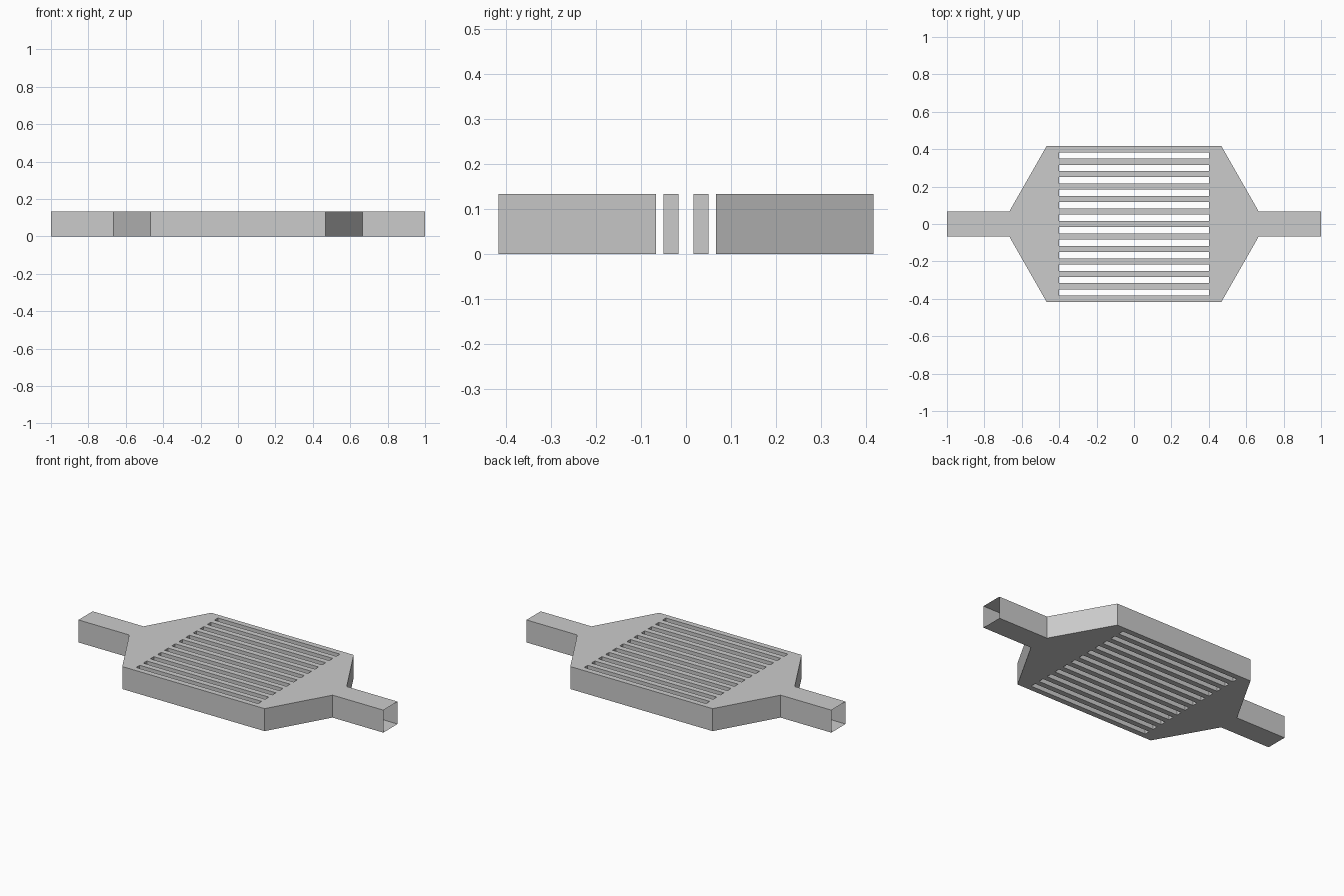
import bpy
import bmesh

cube = bpy.data.objects.get("Cube")
if cube:
    bpy.data.objects.remove(cube)

HEIGHT = 2 / 15
PITCH = 1 / 15          # spacing of the slots
SLOT_COUNT = 12
SLOT_HALF_LENGTH = 0.4
SLOT_HALF_WIDTH = PITCH / 4

# Single flat colour
grey = bpy.data.materials.new("plain_grey")
grey.use_nodes = True
colour = (0.6, 0.6, 0.6, 1)
grey.diffuse_color = colour
grey.node_tree.nodes["Principled BSDF"].inputs["Base Color"].default_value = colour


def add_loop(bm, points):
    """Closed loop of edges on the ground plane."""
    verts = [bm.verts.new((x, y, 0)) for x, y in points]
    return [bm.edges.new((v, verts[i - 1])) for i, v in enumerate(verts)]


def mirrored_outline(half):
    """Complete a +y profile with its mirror image."""
    return half + [(x, -y) for x, y in reversed(half)]


bm = bmesh.new()

# Casing outline: two necks flaring into a wide core
left_side = [(1, PITCH), (2 / 3, PITCH), (0.467, 0.417)]
top_half = left_side + [(-x, y) for x, y in reversed(left_side)]
edges = add_loop(bm, mirrored_outline(top_half))

# Slots piercing the core, leaving flow channels between them
for i in range(SLOT_COUNT):
    y = (i - (SLOT_COUNT - 1) / 2) * PITCH
    low, high = y - SLOT_HALF_WIDTH, y + SLOT_HALF_WIDTH
    edges += add_loop(bm, [(-SLOT_HALF_LENGTH, low), (SLOT_HALF_LENGTH, low),
                           (SLOT_HALF_LENGTH, high), (-SLOT_HALF_LENGTH, high)])

# Bottom plate, walls and top plate
bmesh.ops.triangle_fill(bm, edges=edges, use_beauty=True, normal=(0, 0, 1))
plate = bm.faces[:]
result = bmesh.ops.extrude_face_region(bm, geom=plate, use_keep_orig=True)
raised = [g for g in result["geom"] if isinstance(g, bmesh.types.BMVert)]
bmesh.ops.translate(bm, verts=raised, vec=(0, 0, HEIGHT))
bmesh.ops.recalc_face_normals(bm, faces=bm.faces[:])

# Open duct mouths at both ends
mouths = [f for f in bm.faces if abs(f.calc_center_median().x) > 0.99]
bmesh.ops.delete(bm, geom=mouths, context="FACES")

mesh = bpy.data.meshes.new("slotted_duct_casing")
bm.to_mesh(mesh)
bm.free()
mesh.materials.append(grey)
casing = bpy.data.objects.new("slotted_duct_casing", mesh)
bpy.context.collection.objects.link(casing)
